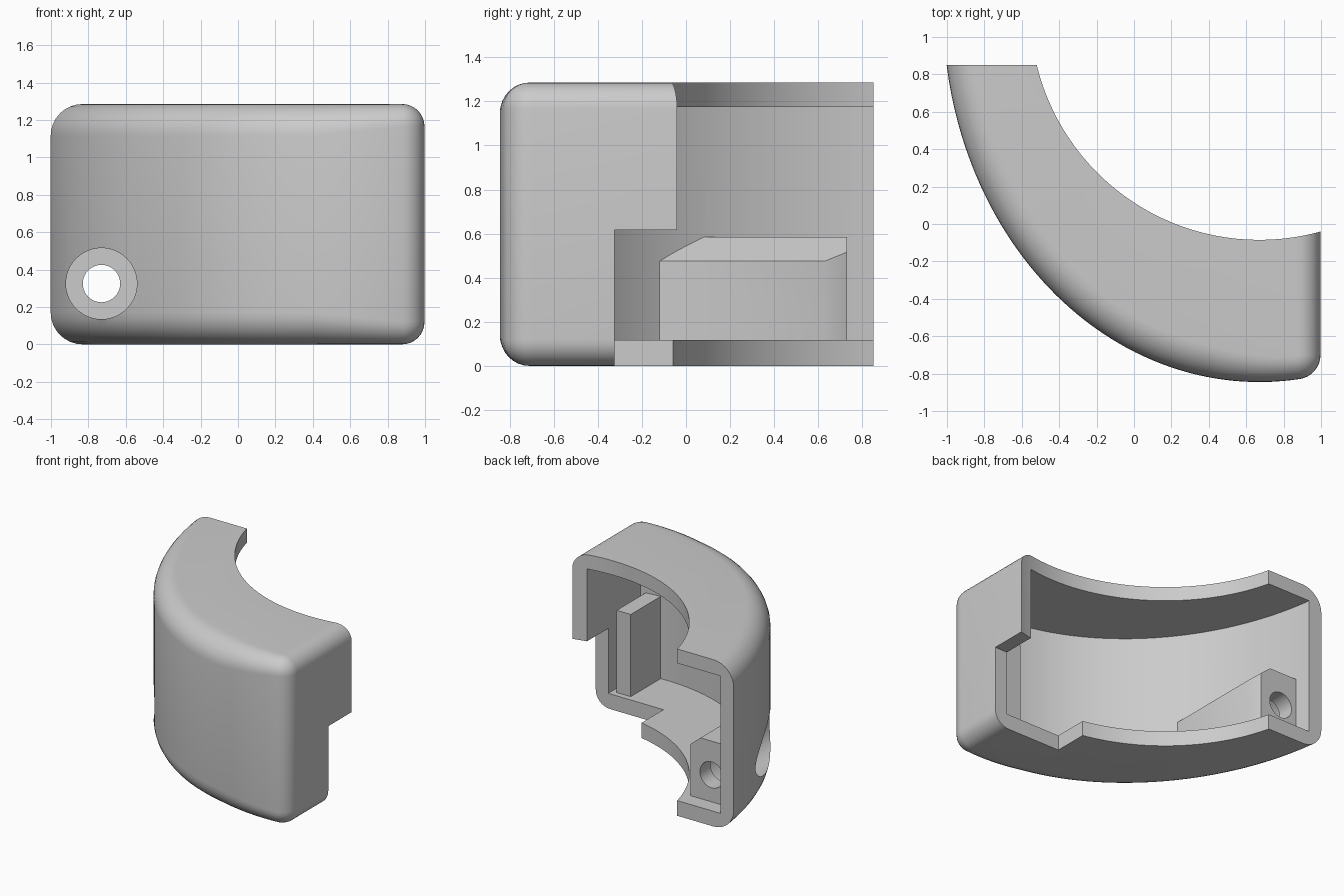
import bpy, bmesh
from math import sin, cos, pi, sqrt, atan2, acos

default = bpy.data.objects.get("Cube")
if default:
    bpy.data.objects.remove(default)

CX, CY = 0.67, 1.14      # shared centre of the curves
A, B = 1.69, 1.985       # outer wall half axes
H, WALL, FLOOR = 1.285, 0.11, 0.117

grey = bpy.data.materials.new("light_grey")
grey.use_nodes = True
grey.diffuse_color = (0.6, 0.6, 0.6, 1)
grey.node_tree.nodes["Principled BSDF"].inputs["Base Color"].default_value = (0.6, 0.6, 0.6, 1)


def ellipse(t, inset=0):
    return CX - (A - inset) * cos(t), CY - (B - inset) * sin(t)


def loft(name, rings):
    """Closed solid through a stack of equal rings."""
    bm = bmesh.new()
    loops = [[bm.verts.new(p) for p in ring] for ring in rings]
    n = len(loops[0])
    for lo, hi in zip(loops, loops[1:]):
        for i in range(n):
            j = (i + 1) % n
            bm.faces.new((lo[i], lo[j], hi[j], hi[i]))
    bm.faces.new(loops[0][::-1])
    bm.faces.new(loops[-1])
    bmesh.ops.recalc_face_normals(bm, faces=bm.faces)
    mesh = bpy.data.meshes.new(name)
    bm.to_mesh(mesh)
    bm.free()
    mesh.materials.append(grey)
    obj = bpy.data.objects.new(name, mesh)
    bpy.context.collection.objects.link(obj)
    return obj


def prism(name, outline, z0, z1):
    return loft(name, [[(x, y, z) for x, y in outline] for z in (z0, z1)])


def prism_y(name, outline, y0, y1):
    return loft(name, [[(x, y, z) for x, z in outline] for y in (y0, y1)])


def box(name, x0, x1, y0, y1, z0, z1):
    return prism(name, [(x0, y0), (x1, y0), (x1, y1), (x0, y1)], z0, z1)


def circle(cx, cy, r, n):
    return [(cx + r * cos(2 * pi * i / n), cy + r * sin(2 * pi * i / n)) for i in range(n)]


def combine(target, other, operation):
    mod = target.modifiers.new(operation.lower(), "BOOLEAN")
    mod.operation, mod.object, mod.solver = operation, other, "EXACT"
    bpy.ops.object.select_all(action="DESELECT")
    bpy.context.view_layer.objects.active = target
    target.select_set(True)
    bpy.ops.object.modifier_apply(modifier=mod.name)
    bpy.data.objects.remove(other)


# Outer outline: points, outward normals and edge rounding radius
CORNER, BIG, SMALL = 0.13, 0.17, 0.12
outline = []
t_end = acos(-(1 - CORNER - CX) / (A - CORNER))
STEPS = 56
for i in range(STEPS + 1):
    t = 0.045 + (t_end - 0.045) * i / STEPS
    nx, ny = -cos(t) / A, -sin(t) / B
    length = sqrt(nx * nx + ny * ny)
    fade = max(0, (i - STEPS + 10) / 10)
    outline.append((*ellipse(t), nx / length, ny / length, BIG + (SMALL - BIG) * fade))
px, py, nx, ny, _ = outline[-1]
kx, ky = px - CORNER * nx, py - CORNER * ny
start = atan2(nx, -ny)
for i in range(1, 9):
    a = start + (pi / 2 - start) * i / 8
    outline.append((kx + CORNER * sin(a), ky - CORNER * cos(a), sin(a), -cos(a), SMALL))
outline.append((kx + CORNER, 0.5, 1, 0, SMALL))


def rounded_ring(angle, top):
    ring = []
    for x, y, nx, ny, r in outline:
        d, z = r * (1 - sin(angle)), r * (1 - cos(angle))
        ring.append((x - d * nx, y - d * ny, H - z if top else z))
    return ring


SEG = 8
angles = [pi / 2 * i / SEG for i in range(SEG + 1)]
shell = loft("curved_shell", [rounded_ring(a, False) for a in angles]
             + [rounded_ring(a, True) for a in reversed(angles)])

# Hollow inside
t_in = acos(-(1 - WALL - CX) / (A - WALL))
cavity = [ellipse(t_in * i / 48, WALL) for i in range(49)] + [(1 - WALL, 1.4), (-0.9, 1.4)]
combine(shell, prism("cavity", cavity, FLOOR, H - FLOOR + 0.007), "DIFFERENCE")

# Round back opening, flat end and lower corner notch
combine(shell, prism("back_opening", circle(CX, CY, 1.225, 128), -0.2, 1.6), "DIFFERENCE")
combine(shell, box("end_cut", -1.5, 1.5, 0.85, 2, -0.2, 1.6), "DIFFERENCE")
combine(shell, box("corner_notch", 0.42, 1.3, -0.325, 0.6, -0.2, 0.617), "DIFFERENCE")

# Screw boss with a sloped top, following the outer wall
boss = prism_y("screw_boss", [(-0.5, 0.06), (-0.5, 0.475), (-0.635, 0.585), (-1.2, 0.585), (-1.2, 0.06)],
               -0.5, 0.73)
footprint = [ellipse(0.1 + 0.9 * i / 32, WALL / 2) for i in range(33)]
footprint += [(-0.3, 0.0), (-0.5, 0.63), (-0.55, 0.73), (-0.6, 0.83)]
footprint = [p for p in footprint if p[0] < -0.44 or p[1] == 0.0]
footprint[footprint.index((-0.3, 0.0))] = (-0.45, 0.38)
combine(boss, prism("boss_footprint", footprint, 0, 1), "INTERSECT")
combine(shell, boss, "UNION")

# Upright rib beside the end wall
combine(shell, box("upright_rib", 0.73, 0.85, -0.76, -0.37, 0.06, 0.75), "UNION")

# Screw hole with a wide recess from the front
combine(shell, prism_y("screw_recess", circle(-0.73, 0.325, 0.19, 48), -1.2, 0.6), "DIFFERENCE")
combine(shell, prism_y("screw_hole", circle(-0.73, 0.325, 0.1, 40), -1.2, 1.2), "DIFFERENCE")

bpy.ops.object.select_all(action="DESELECT")
bpy.context.view_layer.objects.active = shell
shell.select_set(True)
bpy.ops.object.shade_smooth_by_angle(angle=0.5)
